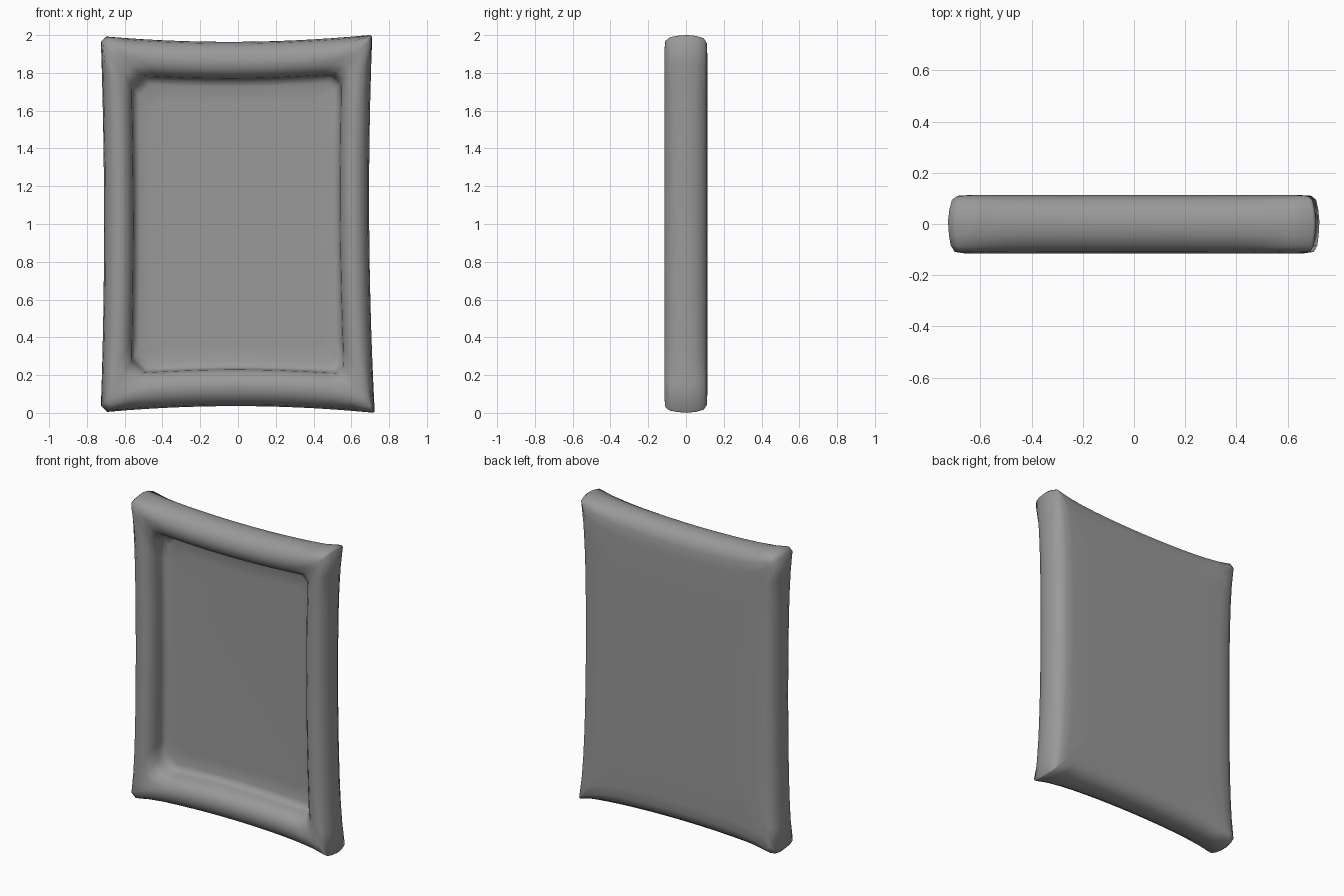
import bpy, bmesh

if "Cube" in bpy.data.objects:
    bpy.data.objects.remove(bpy.data.objects["Cube"])

SEGS = 14
# outer corners (x, z) with chamfer amount: BL, BR, TR, TL
CORNERS = [(-0.727, 0.002, 0.035), (0.724, 0.0, 0.006),
           (0.711, 2.002, 0.012), (-0.727, 1.995, 0.03)]
INWARD = [(0, 1), (-1, 0), (0, -1), (1, 0)]
BOW = [0.035, 0.023, 0.034, 0.018]


def outline(mid, corner, y, chamfer, bow):
    """Pinched rectangle loop; inset varies from edge middle to corner."""
    pts = []
    inset = [(x + (corner if x < 0 else -corner),
              z + (corner * 1.27 if z < 1 else -corner * 1.27), c)
             for x, z, c in CORNERS]
    for i in range(4):
        ax, az, ca = inset[i]
        bx, bz, cb = inset[(i + 1) % 4]
        length = ((bx - ax) ** 2 + (bz - az) ** 2) ** 0.5
        t0 = (ca + chamfer) / length
        t1 = 1 - (cb + chamfer) / length
        k = 1.27 if i % 2 == 0 else 1.0
        for j in range(SEGS + 1):
            t = t0 + (t1 - t0) * j / SEGS
            s = 2 * t - 1
            d = BOW[i] * bow * (1 - s * s) + (mid - corner) * k * (1 - s ** 6)
            pts.append((ax + (bx - ax) * t + INWARD[i][0] * d, y,
                        az + (bz - az) * t + INWARD[i][1] * d))
    return pts


# cross-section: middle inset, corner inset, depth, extra chamfer, bow
PROFILE = [
    (0.30, 0.30, 0.114, 0.03, 0.6), (0.13, 0.09, 0.114, 0.01, 0.8),
    (0.07, 0.03, 0.110, 0.0, 1), (0.032, 0.012, 0.094, 0.0, 1),
    (0.010, 0.004, 0.055, 0.0, 1), (0.0, 0.0, 0.01, 0.0, 1),
    (0.007, 0.003, -0.045, 0.0, 1), (0.025, 0.008, -0.085, 0.0, 1),
    (0.055, 0.020, -0.109, 0.003, 1), (0.085, 0.060, -0.115, 0.01, 1),
    (0.12, 0.12, -0.107, 0.015, 0.8), (0.148, 0.150, -0.08, 0.025, 0.7),
    (0.160, 0.164, -0.045, 0.03, 0.7), (0.164, 0.170, -0.005, 0.03, 0.7),
    (0.173, 0.178, 0.018, 0.03, 0.6), (0.20, 0.20, 0.03, 0.03, 0.5),
    (0.27, 0.27, 0.032, 0.03, 0.4),
]

# padded panel with a recessed front
bm = bmesh.new()
rings = [[bm.verts.new(p) for p in outline(*row)] for row in PROFILE]
n = len(rings[0])
for a, b in zip(rings, rings[1:]):
    for i in range(n):
        j = (i + 1) % n
        bm.faces.new((a[i], a[j], b[j], b[i]))
# flat back and recess floor
bm.faces.new(rings[0])
bm.faces.new(rings[-1])
bmesh.ops.recalc_face_normals(bm, faces=bm.faces)
mesh = bpy.data.meshes.new("recessed_frame_panel")
bm.to_mesh(mesh)
bm.free()

# dark grey material
grey = bpy.data.materials.new("dark_grey")
grey.diffuse_color = (0.32, 0.32, 0.32, 1)
grey.use_nodes = True
grey.node_tree.nodes["Principled BSDF"].inputs["Base Color"].default_value = grey.diffuse_color
mesh.materials.append(grey)

panel = bpy.data.objects.new("recessed_frame_panel", mesh)
bpy.context.collection.objects.link(panel)
bpy.context.view_layer.objects.active = panel
panel.select_set(True)
bpy.ops.object.shade_smooth_by_angle(angle=1.0)
